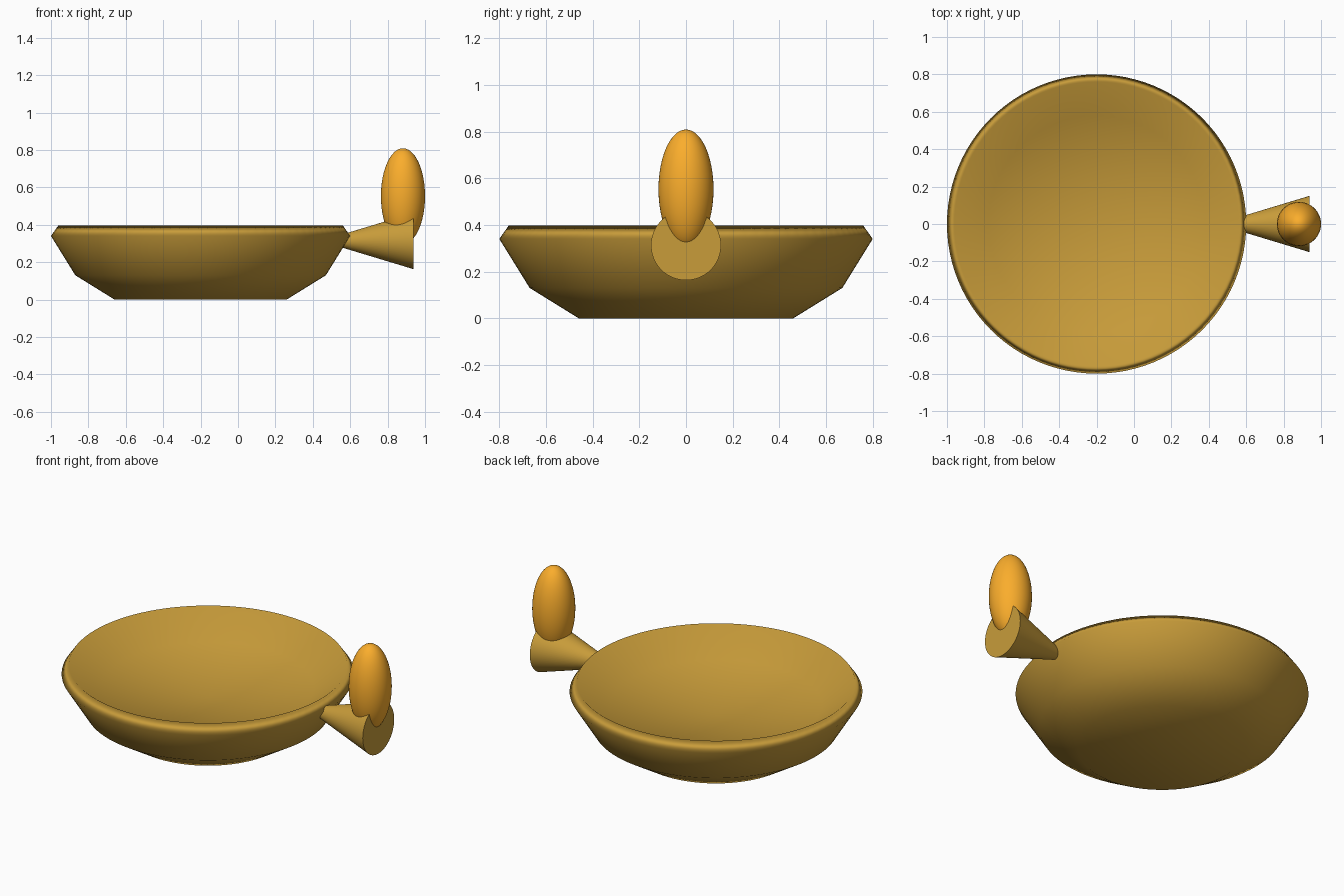
import bpy, math

if "Cube" in bpy.data.objects:
    bpy.data.objects.remove(bpy.data.objects["Cube"])


def material(name, color):
    m = bpy.data.materials.new(name)
    m.diffuse_color = color
    m.use_nodes = True
    m.node_tree.nodes["Principled BSDF"].inputs["Base Color"].default_value = m.diffuse_color
    return m


def lathe(name, profile, n, center):
    # revolve a profile of (radius, height); radius 0 becomes a pole
    verts, rings, faces = [], [], []
    for r, z in profile:
        start, count = len(verts), (1 if r == 0 else n)
        for i in range(count):
            a = 2 * math.pi * i / n
            verts.append((center[0] + r * math.cos(a), center[1] + r * math.sin(a), z))
        rings.append([start + i % count for i in range(n)])
    for lo, hi in zip(rings, rings[1:]):
        for i in range(n):
            j = (i + 1) % n
            faces.append(list(dict.fromkeys((lo[i], lo[j], hi[j], hi[i]))))
    me = bpy.data.meshes.new(name)
    me.from_pydata(verts, [], faces)
    ob = bpy.data.objects.new(name, me)
    bpy.context.collection.objects.link(ob)
    me.shade_smooth()
    return ob


clay = material("clay", (0.578, 0.332, 0.042, 1))
fire = material("fire", (0.96, 0.42, 0.025, 1))

# Dish: underside, flared wall, turned-in rim, shallow hollow
bowl = lathe("bowl", [(0, 0), (0.46, 0), (0.67, 0.13), (0.80, 0.34), (0.76, 0.397),
                      (0.58, 0.26), (0, 0.20)], 96, (-0.2, 0))
bowl.data.materials.append(clay)
weighted = bowl.modifiers.new("soft_shading", 'WEIGHTED_NORMAL')
weighted.mode = 'FACE_AREA'

# Spout: cone widening away from the dish
x0, x1 = 0.54, 0.937
bpy.ops.mesh.primitive_cone_add(vertices=64, radius1=0.03, radius2=0.15, depth=x1 - x0,
                                location=((x0 + x1) / 2, 0, 0.313),
                                rotation=(0, math.pi / 2, 0))
spout = bpy.context.object
spout.name = "spout"
bpy.ops.object.shade_smooth_by_angle()
spout.data.materials.append(clay)

# Flame: tall ellipsoid on the spout end
bpy.ops.mesh.primitive_uv_sphere_add(segments=48, ring_count=24, radius=1,
                                     location=(0.882, 0, 0.553))
flame = bpy.context.object
flame.name = "flame"
flame.scale = (0.118, 0.118, 0.256)
bpy.ops.object.shade_smooth_by_angle()
flame.data.materials.append(fire)
